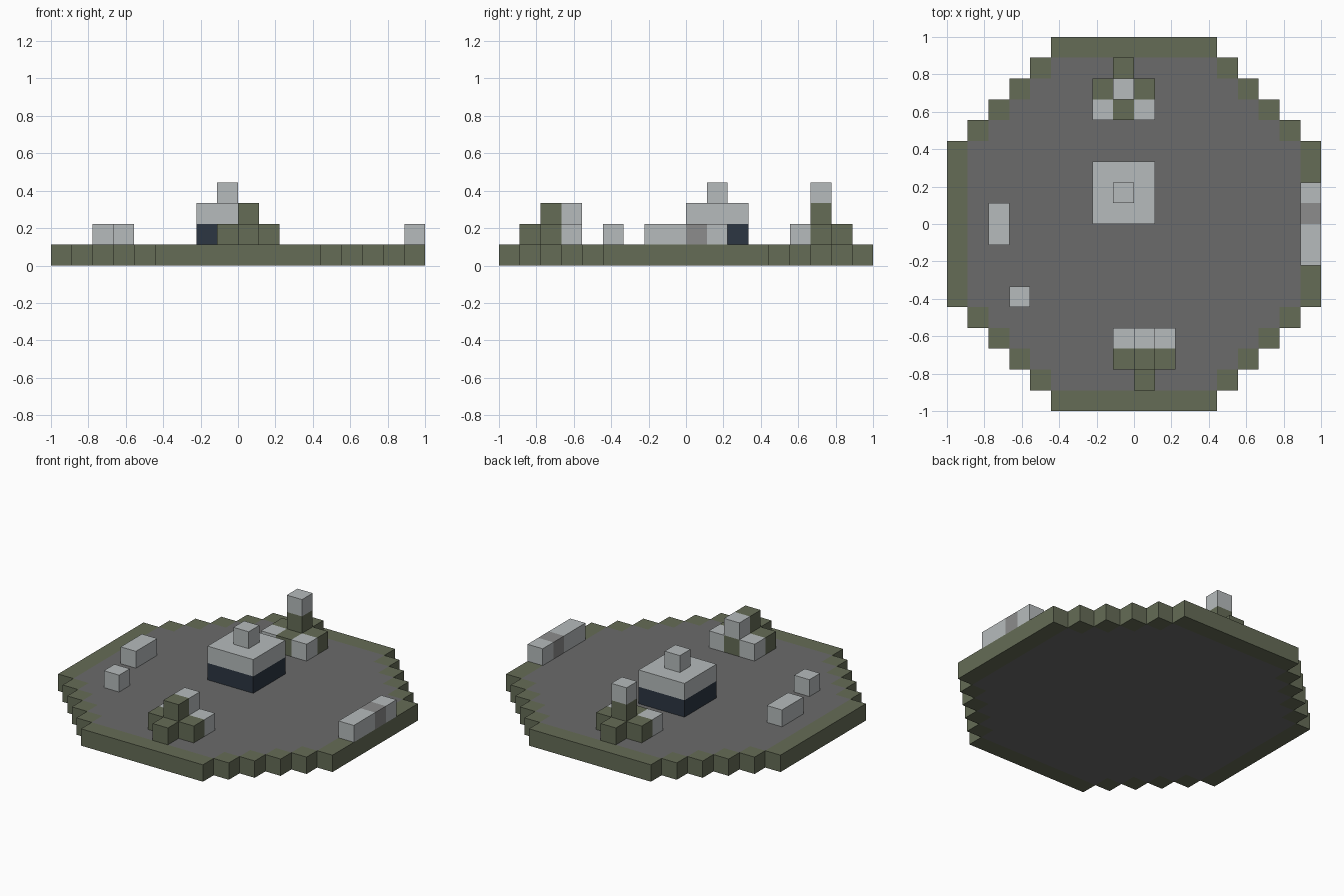
import bpy
import bmesh
from mathutils import Vector

U = 1 / 9  # edge of one cube unit

if "Cube" in bpy.data.objects:
    bpy.data.objects.remove(bpy.data.objects["Cube"], do_unlink=True)


def material(name, rgb):
    linear = [((c / 255 + 0.055) / 1.055) ** 2.4 for c in rgb] + [1]
    mat = bpy.data.materials.new(name)
    mat.use_nodes = True
    mat.diffuse_color = linear
    bsdf = mat.node_tree.nodes["Principled BSDF"]
    bsdf.inputs["Base Color"].default_value = linear
    return mat


moss = material("moss_green", (101, 108, 86))
ground = material("ground_grey", (107, 107, 107))
stone = material("pale_stone", (182, 187, 188))
worn = material("worn_stone", (140, 140, 140))
navy = material("dark_navy", (44, 54, 66))


def add_object(name, bm, mats):
    mesh = bpy.data.meshes.new(name)
    bm.to_mesh(mesh)
    bm.free()
    for mat in mats:
        mesh.materials.append(mat)
    obj = bpy.data.objects.new(name, mesh)
    bpy.context.collection.objects.link(obj)
    return obj


def block(name, mat, corner, size=(1, 1, 1)):
    """Box given by its lowest corner and its size, in cube units."""
    bm = bmesh.new()
    bmesh.ops.create_cube(bm, size=1)
    for v in bm.verts:
        v.co = Vector((c + (p + 0.5) * s) * U for c, p, s in zip(corner, v.co, size))
    return add_object(name, bm, [mat])


# Stepped round base with a moss rim around the ground
def ring_cell(c):
    return int(abs(c + 0.5))


bm = bmesh.new()
for i in range(-9, 9):
    for j in range(-9, 9):
        a, b = ring_cell(i), ring_cell(j)
        if a + b > 11 + (a + b == 12 and max(a, b) == 8 and min(a, b) == 4):
            continue
        if a + b == 12:
            continue
        corners = [(i, j), (i + 1, j), (i + 1, j + 1), (i, j + 1)]
        face = bm.faces.new([bm.verts.new((x * U, y * U, U)) for x, y in corners])
        face.material_index = int(a + b <= 10 and max(a, b) <= 7)
bmesh.ops.remove_doubles(bm, verts=bm.verts, dist=U / 100)
top = bm.faces[:]
lower = bmesh.ops.extrude_face_region(bm, geom=top, use_keep_orig=True)["geom"]
for v in lower:
    if isinstance(v, bmesh.types.BMVert):
        v.co.z = 0
# side walls belong to the rim
bm.normal_update()
for f in bm.faces:
    if abs(f.normal.z) < 0.5:
        f.material_index = 0
bmesh.ops.recalc_face_normals(bm, faces=bm.faces)
add_object("round_base", bm, [moss, ground])

# Central shrine
block("shrine_base", navy, (-2, 0, 1), (3, 3, 1))
block("shrine_roof", stone, (-2, 0, 2), (3, 3, 1))
block("shrine_cap", stone, (-1, 1, 3))

# Fallen stones on the ground and along the rim
block("long_stone", stone, (-7, -1, 1), (1, 2, 1))
block("small_stone", stone, (-6, -4, 1))
block("wall_front", stone, (8, -2, 1), (1, 2, 1))
block("wall_middle", worn, (8, 0, 1))
block("wall_back", stone, (8, 1, 1))


# Cross-shaped ruins: mossy arms, a column and pale corner stones
def ruin(name, x, y, inward, outer_y):
    block(name + "_moss_arms", moss, (x - 1, y, 1), (3, 1, 1))
    block(name + "_outer_step", moss, (x, outer_y, 1))
    block(name + "_inner_step", moss, (x, inward, 1))
    block(name + "_column", moss, (x, y, 2))
    for side, dx in (("right", -1), ("left", 1)):
        block(name + "_corner_" + side, stone, (x + dx, inward, 1))


ruin("front_ruin", 0, -7, -6, -8)
block("front_ruin_top", stone, (0, -6, 2))
ruin("back_ruin", -1, 6, 5, 7)
block("back_ruin_top", stone, (-1, 6, 3))
